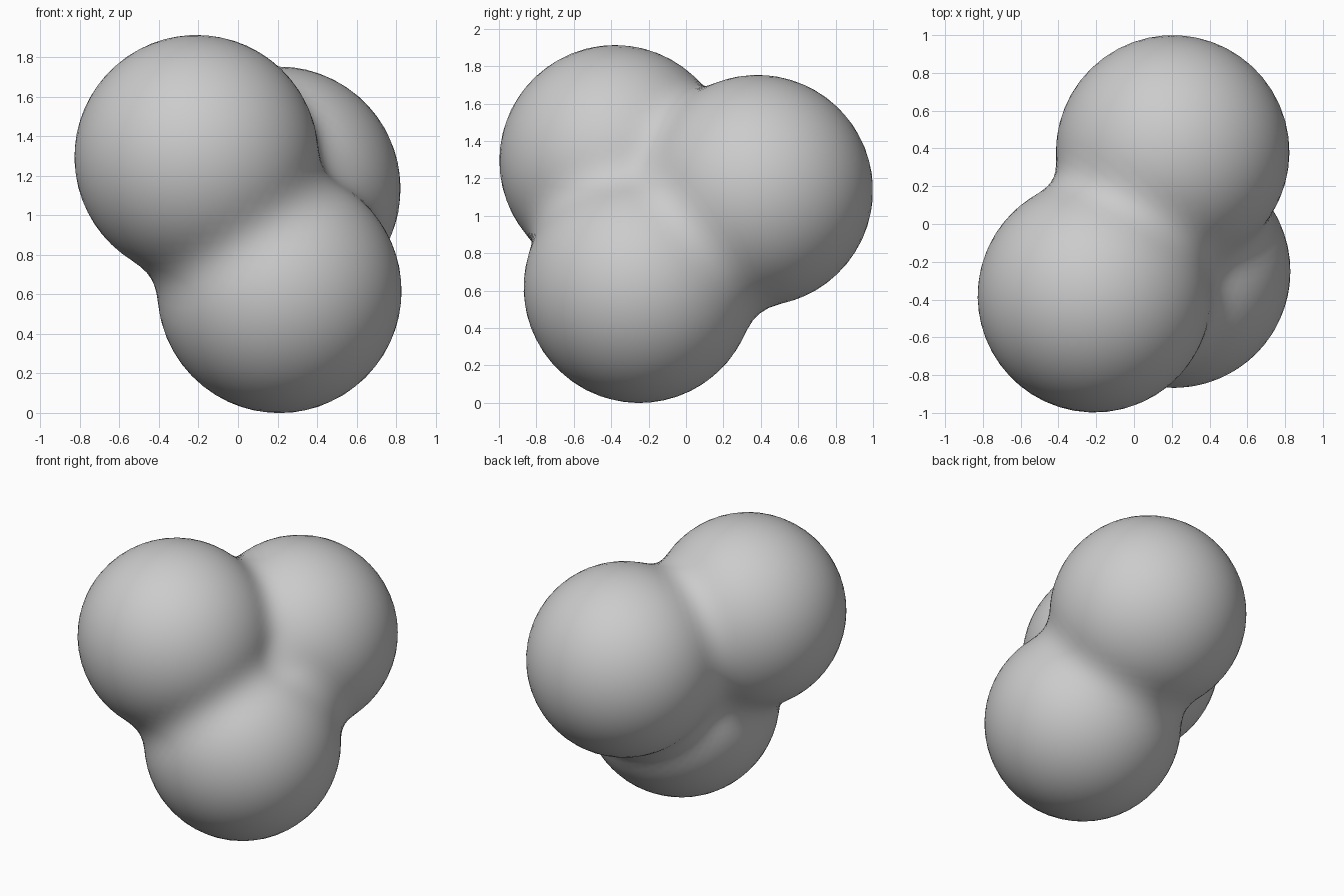
import bpy, bmesh
from mathutils import Vector

if "Cube" in bpy.data.objects:
    bpy.data.objects.remove(bpy.data.objects["Cube"])

# Three equal lobes: upper front, lower, upper back
LOBES = [Vector((-0.21, -0.38, 1.295)),
         Vector((0.21, -0.25, 0.617)),
         Vector((0.205, 0.382, 1.135))]
RADIUS = 0.618
BLEND = 0.16


def blend_min(a, b):
    h = max(BLEND - abs(a - b), 0.0) / BLEND
    return min(a, b) - h * h * BLEND / 4


def distance(p):
    d = [(p - c).length - RADIUS for c in LOBES]
    return blend_min(blend_min(d[0], d[1]), d[2])


def surface_point(origin, direction):
    # bisect along the ray to the blended surface
    lo, hi = 0.0, 2.0
    for _ in range(24):
        mid = (lo + hi) / 2
        if distance(origin + direction * mid) < 0:
            lo = mid
        else:
            hi = mid
    return origin + direction * lo


# Shrink-fit a sphere onto the blended lobes
centre = sum(LOBES, Vector()) / 3
bm = bmesh.new()
bmesh.ops.create_icosphere(bm, subdivisions=5, radius=1)
for v in bm.verts:
    v.co = surface_point(centre, v.co.normalized())
for f in bm.faces:
    f.smooth = True
mesh = bpy.data.meshes.new("blended_lobes")
bm.to_mesh(mesh)
bm.free()
body = bpy.data.objects.new("blended_lobes", mesh)
bpy.context.collection.objects.link(body)
